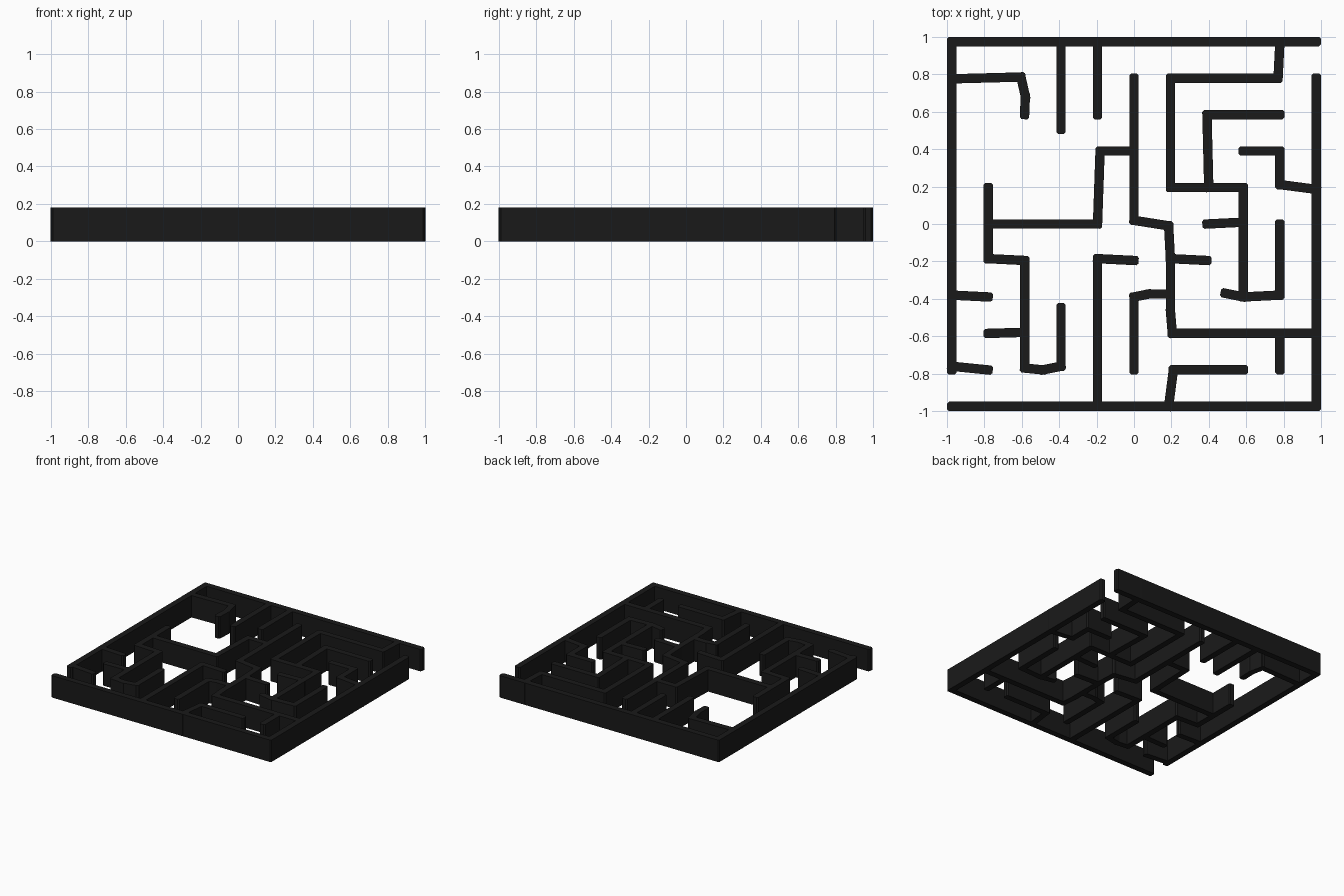
import bpy, bmesh
from mathutils import Vector
from mathutils.geometry import delaunay_2d_cdt

if "Cube" in bpy.data.objects:
    bpy.data.objects.remove(bpy.data.objects["Cube"])

STEP, HALF, CHAMFER, HEIGHT = 0.195, 0.025, 0.01, 0.18

# Wall centre lines in maze grid units (0..10 both ways)
outer_rim = [
    [(0, 1), (0, 10), (10, 10)],
    [(0, 0), (10, 0), (10, 9)],
]
left_walls = [
    [(0, 8.98), (1.9, 9.03), (2.02, 8.5), (2, 8)],
    [(3, 10), (3, 7.6)],
    [(4, 10), (4, 8)],
    [(5, 7), (4.07, 7), (4, 5), (1, 5)],
    [(1, 6), (1, 4.05), (2, 4), (2, 1.05), (2.5, 1), (3, 1.1), (3, 2.7)],
    [(0, 3.05), (1, 3)],
    [(0, 1.1), (1, 1)],
    [(1, 2), (2, 2.03)],
    [(4, 0), (4, 4.05), (5, 4)],
]
right_walls = [
    [(5, 9), (5, 5.1), (5.95, 4.95), (6, 4), (6, 2.6), (6.05, 2), (10, 2)],
    [(5, 1), (5, 3), (5.4, 3.08), (6, 3.08)],
    [(6, 4.05), (7, 4)],
    [(5.95, 0), (6.08, 1), (8, 1)],
    [(9, 2), (9, 1)],
    [(9, 10), (8.95, 9), (6, 9), (6, 6), (8, 6), (8, 3)],
    [(7.5, 3.1), (8, 3), (9, 3.05), (9, 5)],
    [(7.05, 6), (7, 8), (9, 8)],
    [(8, 7), (9, 7), (9, 6.08), (10, 5.95)],
    [(7, 5), (8, 5.05)],
]


def grid_point(p):
    return Vector(((p[0] - 5) * STEP, (p[1] - 5) * STEP))


def wall_outline(a, b):
    """Rectangle around a centre line with chamfered ends."""
    d = (b - a).normalized()
    n = Vector((-d.y, d.x))
    k = HALF - CHAMFER
    return [a - d * HALF - n * k, a - d * k - n * HALF,
            b + d * k - n * HALF, b + d * HALF - n * k,
            b + d * HALF + n * k, b + d * k + n * HALF,
            a - d * k + n * HALF, a - d * HALF + n * k]


# Collect the outlines and merge them into one flat plan
verts, faces = [], []
for path in outer_rim + left_walls + right_walls:
    pts = [grid_point(p) for p in path]
    for a, b in zip(pts, pts[1:]):
        faces.append(list(range(len(verts), len(verts) + 8)))
        verts += wall_outline(a, b)
cv, _, cf, _, _, origin = delaunay_2d_cdt(verts, [], faces, 0, 1e-4)

# Raise the plan into walls
bm = bmesh.new()
bv = [bm.verts.new((v.x, v.y, 0)) for v in cv]
for f, src in zip(cf, origin):
    if src:
        bm.faces.new([bv[i] for i in f])
bmesh.ops.delete(bm, geom=[v for v in bm.verts if not v.link_faces], context='VERTS')
top = bmesh.ops.extrude_face_region(bm, geom=bm.faces[:], use_keep_orig=True)
bmesh.ops.translate(bm, vec=(0, 0, HEIGHT),
                    verts=[g for g in top['geom'] if isinstance(g, bmesh.types.BMVert)])
bmesh.ops.recalc_face_normals(bm, faces=bm.faces[:])

mesh = bpy.data.meshes.new("maze_walls")
bm.to_mesh(mesh)
bm.free()
maze = bpy.data.objects.new("maze_walls", mesh)
bpy.context.collection.objects.link(maze)

# Near-black finish
black = bpy.data.materials.new("black")
black.diffuse_color = (0.01, 0.01, 0.01, 1)
black.use_nodes = True
black.node_tree.nodes["Principled BSDF"].inputs["Base Color"].default_value = black.diffuse_color
mesh.materials.append(black)
